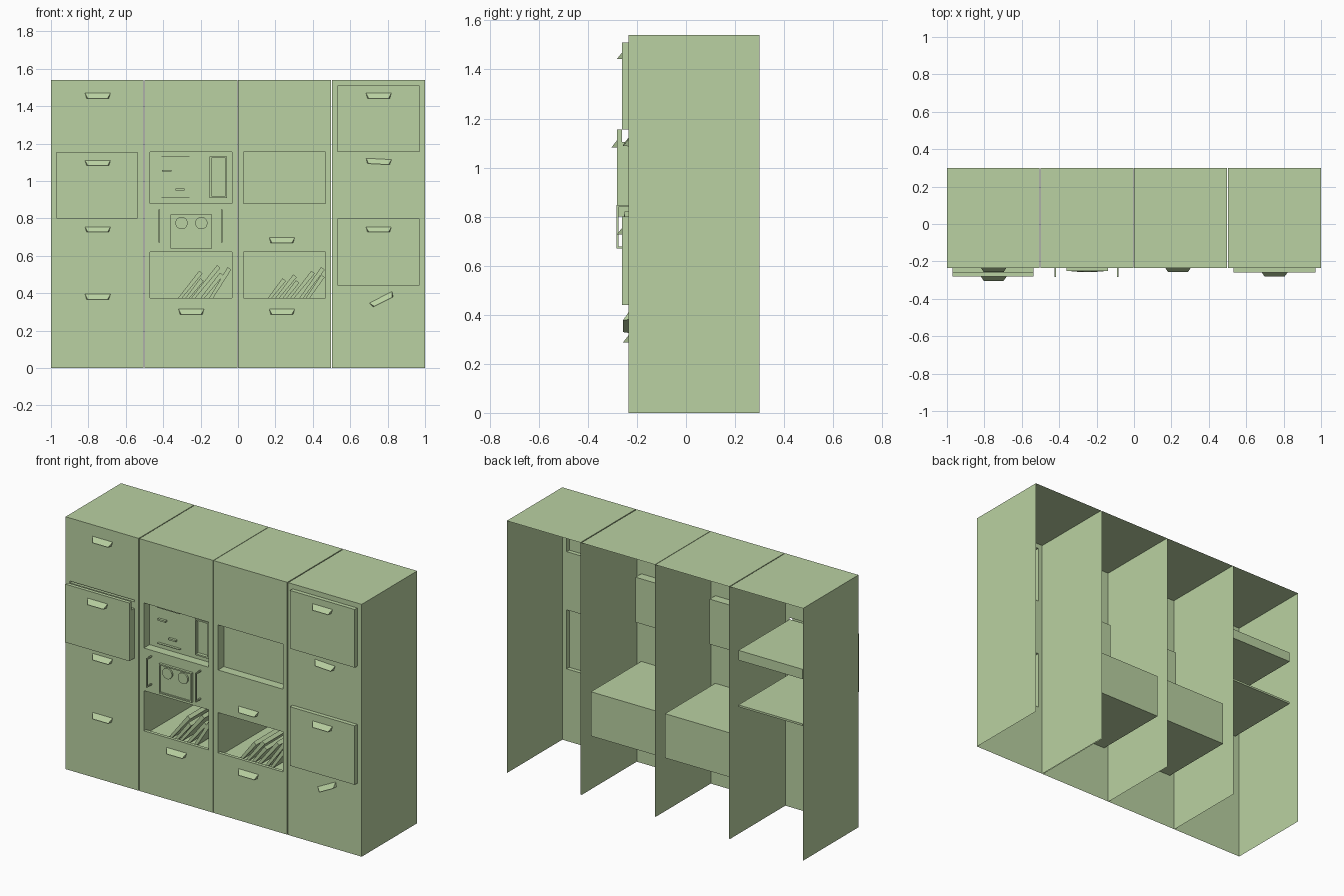
import bpy, bmesh, math
from mathutils import Matrix, Vector

if "Cube" in bpy.data.objects:
    bpy.data.objects.remove(bpy.data.objects["Cube"])

green = bpy.data.materials.new("sage_green")
green.diffuse_color = (0.49, 0.64, 0.36, 1)
green.use_nodes = True
green.node_tree.nodes["Principled BSDF"].inputs["Base Color"].default_value = green.diffuse_color

F, B, H = -0.235, 0.30, 1.54          # front plane, back plane, height


def add_object(name, bm):
    me = bpy.data.meshes.new(name)
    bm.to_mesh(me)
    bm.free()
    me.materials.append(green)
    ob = bpy.data.objects.new(name, me)
    bpy.context.collection.objects.link(ob)
    return ob


def face(bm, pts, out):
    """Add a face wound so that its normal points along out."""
    f = bm.faces.new([bm.verts.new(p) for p in pts])
    f.normal_update()
    if f.normal.dot(Vector(out)) < 0:
        f.normal_flip()


def box(bm, lo, hi, skip="", inward=False):
    """Box made of sides named like x-, y+; skip leaves sides open."""
    for a, ax in enumerate("xyz"):
        b, c = (a + 1) % 3, (a + 2) % 3
        for s, v in (("-", lo[a]), ("+", hi[a])):
            if ax + s in skip.split():
                continue
            pts = []
            for p, q in ((lo[b], lo[c]), (hi[b], lo[c]), (hi[b], hi[c]), (lo[b], hi[c])):
                co = [0, 0, 0]
                co[a], co[b], co[c] = v, p, q
                pts.append(co)
            out = [0, 0, 0]
            out[a] = (1 if s == "+" else -1) * (-1 if inward else 1)
            face(bm, pts, out)


def box_object(name, lo, hi, skip="", inward=False):
    bm = bmesh.new()
    box(bm, lo, hi, skip, inward)
    return add_object(name, bm)


def cabinet(name, x0, x1, holes):
    """Shell open at back and bottom, with holes cut in the front."""
    bm = bmesh.new()
    box(bm, (x0, F, 0), (x1, B, H), "y- y+ z-")
    a, b = x0 + 0.03, x1 - 0.03

    def front(l, r, z0, z1):
        face(bm, [(l, F, z0), (r, F, z0), (r, F, z1), (l, F, z1)], (0, -1, 0))
    z = 0
    for z0, z1 in holes:
        front(x0, x1, z, z0)
        front(x0, a, z0, z1)
        front(b, x1, z0, z1)
        z = z1
    front(x0, x1, z, H)
    add_object(name, bm)
    return a, b


def handle(name, x, z, y=F, tilt=0, w=0.068):
    """Hooded pull: slopes outward toward its lower edge."""
    bm = bmesh.new()
    tb = [(-w, 0, .015), (w, 0, .015)]
    bf = [(-w * .78, -.022, -.013), (w * .78, -.022, -.013)]
    bb = [(-w * .88, 0, -.013), (w * .88, 0, -.013)]
    face(bm, [tb[0], tb[1], bf[1], bf[0]], (0, -1, 1))
    face(bm, [bb[0], bb[1], bf[1], bf[0]], (0, 0, -1))
    face(bm, [tb[0], bf[0], bb[0]], (-1, 0, 0))
    face(bm, [tb[1], bf[1], bb[1]], (1, 0, 0))
    bm.transform(Matrix.Translation((x, y, z)) @ Matrix.Rotation(math.radians(-tilt), 4, 'Y'))
    add_object(name, bm)


# cabinet shells
a1, b1 = cabinet("cabinet_1", -1.0, -0.506, [(.80, 1.155)])
a2, b2 = cabinet("cabinet_2", -0.501, -0.003, [(.35, .62), (.88, 1.155)])
a3, b3 = cabinet("cabinet_3", 0.0, 0.497, [(.35, .62), (.88, 1.155)])
a4, b4 = cabinet("cabinet_4", 0.503, 1.0, [(.44, .80), (1.155, 1.51)])

# cabinet 1: pulled-out drawer, its upper and lower trays
box_object("drawer_front", (a1, -.282, .80), (b1, -.260, 1.155))
box_object("drawer_sides", (a1, -.260, .80), (b1, F, 1.105), "y- y+")
box_object("drawer_upper_tray", (a1, F, 1.085), (b1, .26, 1.145))
box_object("drawer_floor", (a1, F, .80), (b1, .26, .812))

# cabinet 4: two raised drawer fronts, hollow behind
for n, (z0, z1) in enumerate([(.44, .80), (1.155, 1.51)]):
    box_object(f"raised_drawer_{n}", (a4, -.26, z0), (b4, F, z1), "y+")

# cabinets 2 and 3: shallow upper recess, deep lower bin with lip
folders = {2: [(-.335, .15), (-.295, .11), (-.265, .18), (-.215, .14), (-.165, .17)],
           3: [(.145, .11), (.185, .13), (.225, .10), (.265, .15), (.315, .17), (.35, .13)]}
for n, a, b in ((2, a2, b2), (3, a3, b3)):
    box_object(f"upper_recess_{n}", (a, F, .88), (b, -.18, 1.155), "y-", True)
    box_object(f"lower_bin_{n}", (a, F, .35), (b, .25, .62), "y-", True)
    box_object(f"bin_lip_{n}", (a, F, .35), (b, -.215, .375))
    # leaning folders
    for i, (x, h) in enumerate(folders[n]):
        run = min(h * .85, b - .022 - x)
        bm = bmesh.new()
        prof = [(x, .355), (x + .02, .355), (x + run + .018, .355 + h), (x + run, .37 + h)]
        bot = [bm.verts.new((p, -.19, z)) for p, z in prof]
        top = [bm.verts.new((p, .22, z)) for p, z in prof]
        bm.faces.new(bot)
        bm.faces.new(top[::-1])
        for k in range(4):
            j = (k + 1) % 4
            bm.faces.new((bot[j], bot[k], top[k], top[j]))
        bmesh.ops.recalc_face_normals(bm, faces=bm.faces)
        add_object(f"folder_{n}_{i}", bm)

# details on the back of the upper recess in cabinet 2
R = -.18


def frame(name, x0, x1, z0, z1, y0, y1, t):
    bm = bmesh.new()
    box(bm, (x0, y0, z0), (x0 + t, y1, z1))
    box(bm, (x1 - t, y0, z0), (x1, y1, z1))
    box(bm, (x0 + t, y0, z0), (x1 - t, y1, z0 + t))
    box(bm, (x0 + t, y0, z1 - t), (x1 - t, y1, z1))
    add_object(name, bm)


frame("recess_window_frame", -.152, -.058, .91, 1.132, R - .02, R, .009)
for i, (x0, x1, z, t) in enumerate([(-.41, -.26, 1.13, .004), (-.41, -.26, .91, .004),
                                    (-.407, -.355, 1.055, .01), (-.335, -.285, .955, .01)]):
    box_object(f"recess_strip_{i}", (x0, R - .015, z - t / 2), (x1, R, z + t / 2))

# control plate with two round dials
box_object("control_plate", (-.355, F - .008, .645), (-.145, F, .815), "y+")
frame("control_plate_rim", -.36, -.14, .64, .82, F - .015, F, .008)
for i, x in enumerate((-.302, -.196)):
    bm = bmesh.new()
    bmesh.ops.create_cone(bm, cap_ends=True, segments=20, radius1=.033, radius2=.033, depth=.012,
                          matrix=Matrix.Translation((x, F - .012, .775)) @ Matrix.Rotation(math.pi / 2, 4, 'X'))
    add_object(f"dial_{i}", bm)

# bracket bars either side of the plate
for i, x in enumerate((-.42, -.088)):
    bm = bmesh.new()
    t = .008
    box(bm, (x - t / 2, -.283, .67), (x + t / 2, -.275, .848))
    for z in (.67, .84):
        box(bm, (x - t / 2, -.275, z), (x + t / 2, F, z + t))
    add_object(f"bracket_bar_{i}", bm)

# drawer handles: x, z, y, tilt
pulls = [(-.75, 1.455, F, 0), (-.75, 1.095, -.282, 0), (-.75, .74, F, 0), (-.75, .38, F, 0),
         (-.25, .30, F, 0), (.235, .682, F, 0), (.235, .30, F, 0),
         (.752, 1.455, -.26, 0), (.752, 1.103, F, -3), (.752, .74, -.26, 0), (.77, .365, F, 27)]
for i, (x, z, y, t) in enumerate(pulls):
    handle(f"handle_{i}", x, z, y, t)
